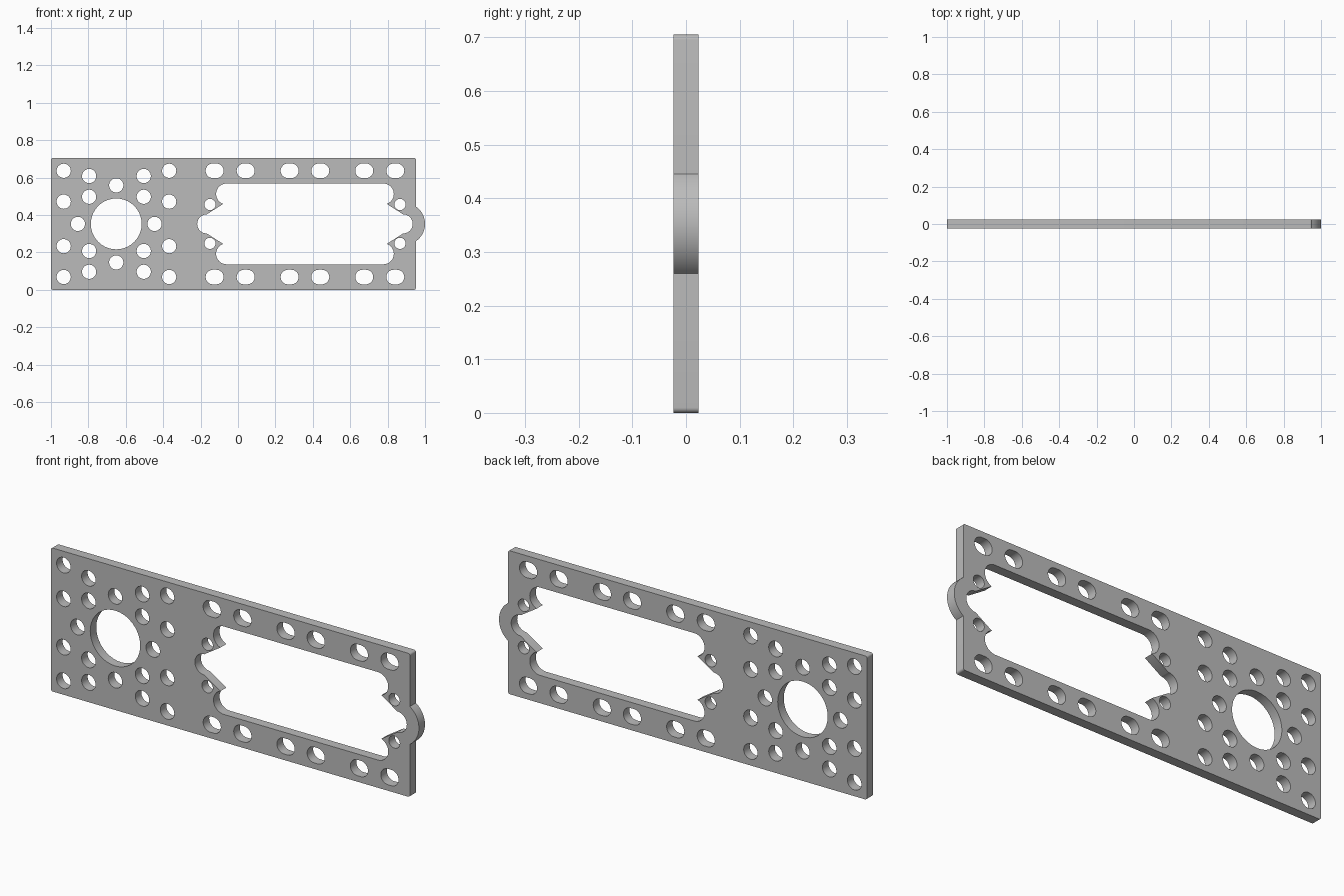
import bpy, bmesh
from math import sin, cos, radians

cube = bpy.data.objects.get("Cube")
if cube:
    bpy.data.objects.remove(cube, do_unlink=True)

HEIGHT, THICK = 0.705, 0.047
MID = HEIGHT / 2
LEFT, RIGHT = -1.0, 0.951


def arc(cx, cz, r, start, end, steps):
    angles = [radians(start + (end - start) * i / steps) for i in range(steps + 1)]
    return [(cx + r * cos(a), cz + r * sin(a)) for a in angles]


def slot(cx, cz, r, half=0.0):
    # Round hole, or a short horizontal slot when half > 0
    if not half:
        return arc(cx, cz, r, 0, 360, 40)[:-1]
    return arc(cx + half, cz, r, -90, 90, 20) + arc(cx - half, cz, r, 90, 270, 20)


# Plate outline: rounded corners and a bump on the left-hand edge
c = 0.01
outline = arc(LEFT + c, c, c, 180, 270, 6) + arc(RIGHT - c, c, c, 270, 360, 6)
outline += arc(0.888, MID, 0.112, -56, 56, 24)
outline += arc(RIGHT - c, HEIGHT - c, c, 0, 90, 6) + arc(LEFT + c, HEIGHT - c, c, 90, 180, 6)
loops = [outline]

# Large window: one quarter, mirrored both ways
wx = 0.358
quarter = arc(0.525, 0, 0.051, 0, 90, 12) + arc(0.419, 0.16, 0.056, -71, 90, 18)
half = quarter + [(-u, v) for u, v in reversed(quarter)]
window = half + [(u, -v) for u, v in reversed(half[1:-1])]
loops.append([(wx + u, MID + v) for u, v in window])

# Large round hole and its side holes
loops.append(slot(-0.651, MID, 0.136))
loops += [slot(x, MID, 0.038) for x in (-0.856, -0.446)]

# Holes mirrored above and below the middle
columns = {
    -0.932: (0.284, 0.119), -0.796: (0.256, 0.145), -0.651: (0.206,),
    -0.504: (0.256, 0.145), -0.368: (0.284, 0.119),
}
for side in (-1, 1):
    for x, offsets in columns.items():
        loops += [slot(x, MID + side * dz, 0.038) for dz in offsets]
    for mirror in (-1, 1):
        # Slots along the window and small screw holes at its ends
        loops += [slot(wx + mirror * dx, MID + side * 0.284, 0.039, 0.009)
                  for dx in (0.483, 0.317, 0.082)]
        loops.append(slot(wx + mirror * 0.508, MID + side * 0.104, 0.03))

# Filled, extruded profile
curve = bpy.data.curves.new("plate_profile", "CURVE")
curve.dimensions = "2D"
curve.fill_mode = "BOTH"
curve.extrude = THICK / 2
for loop in loops:
    spline = curve.splines.new("POLY")
    spline.points.add(len(loop) - 1)
    for point, (x, z) in zip(spline.points, loop):
        point.co = (x, z, 0, 1)
    spline.use_cyclic_u = True
profile = bpy.data.objects.new("plate_profile", curve)
bpy.context.collection.objects.link(profile)
bpy.context.view_layer.update()
mesh = bpy.data.meshes.new_from_object(
    profile.evaluated_get(bpy.context.evaluated_depsgraph_get()))
bpy.data.objects.remove(profile, do_unlink=True)

# Weld and stand the plate upright
bm = bmesh.new()
bm.from_mesh(mesh)
bmesh.ops.remove_doubles(bm, verts=bm.verts, dist=0.0002)
for v in bm.verts:
    v.co = (v.co.x, -v.co.z, v.co.y)
bmesh.ops.recalc_face_normals(bm, faces=bm.faces)
bm.to_mesh(mesh)
bm.free()

# Grey material
grey = bpy.data.materials.new("grey")
grey.use_nodes = True
color = (0.5, 0.5, 0.5, 1)
grey.diffuse_color = color
grey.node_tree.nodes["Principled BSDF"].inputs["Base Color"].default_value = color
mesh.materials.clear()
mesh.materials.append(grey)

plate = bpy.data.objects.new("mounting_plate", mesh)
bpy.context.collection.objects.link(plate)
bpy.ops.object.select_all(action="DESELECT")
plate.select_set(True)
bpy.context.view_layer.objects.active = plate
bpy.ops.object.shade_smooth_by_angle(angle=radians(30))
